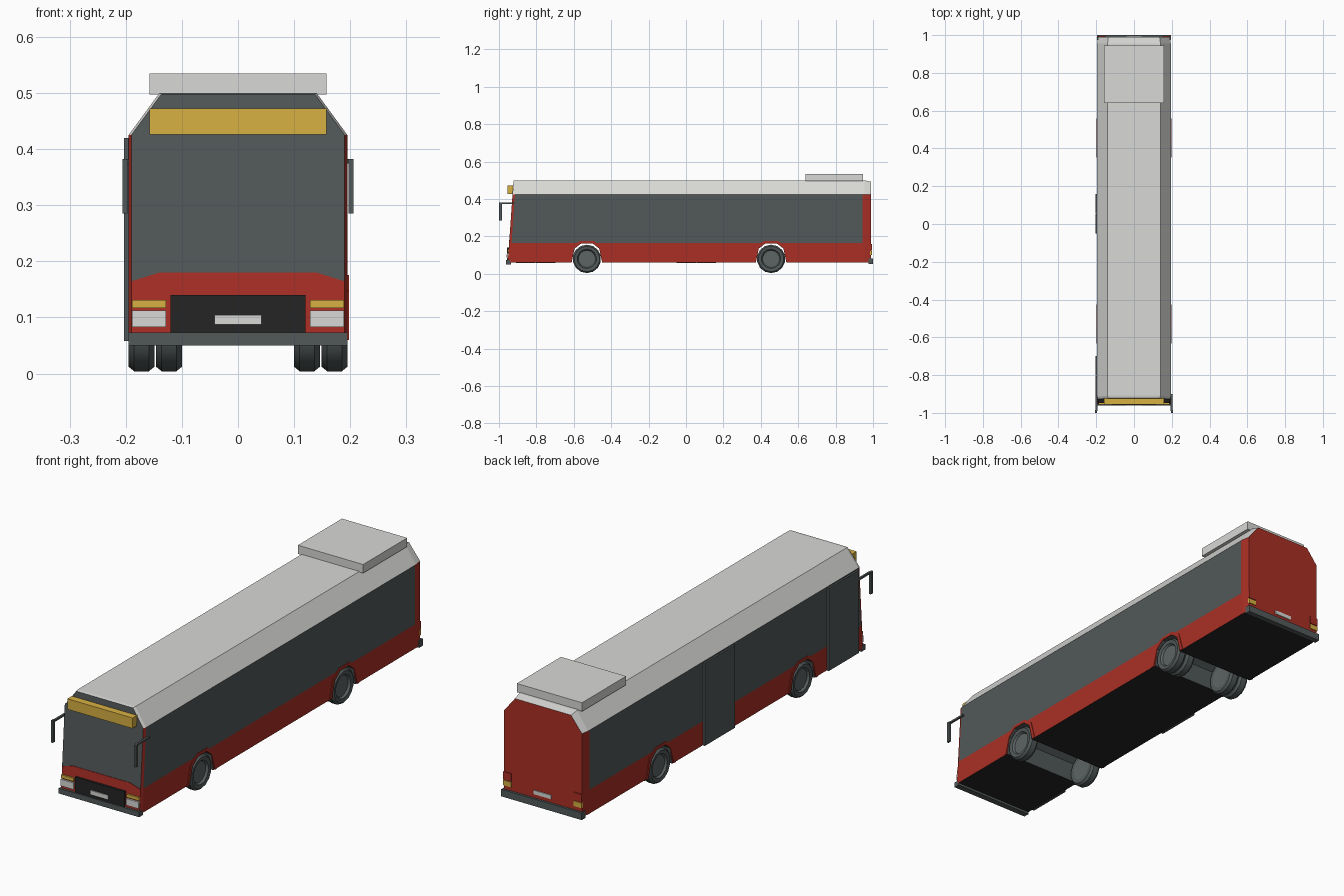
import bpy, bmesh
from mathutils import Vector

cube = bpy.data.objects.get("Cube")
if cube:
    bpy.data.objects.remove(cube, do_unlink=True)


def material(name, rgb):
    m = bpy.data.materials.new(name)
    m.use_nodes = True
    m.diffuse_color = (*rgb, 1)
    bsdf = next(n for n in m.node_tree.nodes if n.type == 'BSDF_PRINCIPLED')
    bsdf.inputs["Base Color"].default_value = (*rgb, 1)
    return m


RED = material("red paint", (0.40, 0.028, 0.018))
DARK = material("dark grey", (0.085, 0.10, 0.10))
WHITE = material("light grey", (0.69, 0.69, 0.67))
BLACK = material("black", (0.018, 0.018, 0.018))
AMBER = material("amber", (0.69, 0.44, 0.055))
RIM = material("rim grey", (0.11, 0.125, 0.125))


def finish(name, bm, *mats):
    bmesh.ops.recalc_face_normals(bm, faces=bm.faces)
    me = bpy.data.meshes.new(name)
    bm.to_mesh(me)
    bm.free()
    for m in mats:
        me.materials.append(m)
    ob = bpy.data.objects.new(name, me)
    bpy.context.scene.collection.objects.link(ob)
    return ob


def box(name, x, y, z, mat):
    bm = bmesh.new()
    bmesh.ops.create_cube(bm, size=1)
    for v in bm.verts:
        v.co = [a + (b - a) * (c + 0.5) for (a, b), c in zip((x, y, z), v.co)]
    return finish(name, bm, mat)


def prism(name, points, offset, mat):
    """Extrude a closed polygon along an offset."""
    bm = bmesh.new()
    face = bm.faces.new([bm.verts.new(p) for p in points])
    ext = bmesh.ops.extrude_face_region(bm, geom=[face])
    moved = [g for g in ext["geom"] if isinstance(g, bmesh.types.BMVert)]
    bmesh.ops.translate(bm, verts=moved, vec=offset)
    return finish(name, bm, mat)


def front_y(z):
    return -0.953 + 0.07 * (z - 0.06)


# Body shell: loft of six-point rings from nose to tail
FLOOR, EAVE, ROOF, SILL = 0.06, 0.425, 0.5, 0.165
HALF, ROOF_HALF = 0.195, 0.14


def ring(bm, y_of_z, width, roof):
    side = [(HALF * width, FLOOR), (HALF * width, EAVE), (ROOF_HALF * width, roof)]
    pts = side + [(-x, z) for x, z in reversed(side)]
    return [bm.verts.new((x, y_of_z(z), z)) for x, z in pts]


bm = bmesh.new()
rings = [ring(bm, front_y, 0.975, ROOF - 0.002),
         ring(bm, lambda z: front_y(z) + 0.013, 1, ROOF),
         ring(bm, lambda z: 0.955, 1, ROOF),
         ring(bm, lambda z: 0.99, 0.97, ROOF - 0.008)]
for a, b in zip(rings, rings[1:]):
    for i in range(6):
        j = (i + 1) % 6
        bm.faces.new((a[i], a[j], b[j], b[i]))
bm.faces.new(rings[0])
bm.faces.new(rings[-1])
for co, no in (((0, 0, SILL), (0, 0, 1)), ((0, 0.945, 0), (0, 1, 0))):
    bmesh.ops.bisect_plane(bm, geom=bm.verts[:] + bm.edges[:] + bm.faces[:],
                           plane_co=co, plane_no=no)
body = finish("body", bm, RED, DARK, WHITE, BLACK)

# Wheel arches cut right through the body
AXLES = (-0.53, 0.455)
inner = [(0.088, FLOOR), (0.066, 0.135), (0.03, 0.163)]
outer = [(0.103, FLOOR), (0.078, 0.147), (0.036, 0.176)]


def arch(half):
    return half + [(-y, z) for y, z in reversed(half)]


for ay in AXLES:
    pts = [(-0.3, ay + y, z - (0.03 if z == FLOOR else 0)) for y, z in arch(inner)]
    cutter = prism("arch_cutter", pts, (0.6, 0, 0), DARK)
    cutter.hide_render = True
    mod = body.modifiers.new("arch", 'BOOLEAN')
    mod.operation, mod.solver, mod.object = 'DIFFERENCE', 'EXACT', cutter
    bpy.context.view_layer.objects.active = body
    bpy.ops.object.modifier_apply(modifier=mod.name)
    bpy.data.objects.remove(cutter, do_unlink=True)

# Body colours by height and direction
for f in body.data.polygons:
    c, n = f.center, f.normal
    f.material_index = 0
    if n.z < -0.9 and c.z < FLOOR + 0.01:
        f.material_index = 3
    elif abs(c.y) < 0.8 and c.z < 0.18 and abs(n.x) < 0.5:
        f.material_index = 1
    elif n.y < -0.9:
        f.material_index = 1 if c.z > SILL else 0
    elif n.z > 0.3:
        f.material_index = 2
    elif abs(n.x) > 0.9 and c.z > SILL and -0.9 < c.y < 0.945:
        f.material_index = 1

# Arch flares and wheels
def wheel(name, x_out, y, side):
    profile = [(0, 0.012), (0.046, 0.012), (0.052, 0.003), (0.068, 0),
               (0.076, 0.01), (0.076, 0.036), (0.068, 0.046), (0.05, 0.046), (0, 0.04)]
    bm = bmesh.new()
    vs = [bm.verts.new((side * (x_out - d), y, 0.08 + r)) for r, d in profile]
    es = [bm.edges.new(p) for p in zip(vs, vs[1:])]
    bmesh.ops.spin(bm, geom=vs + es, cent=(0, y, 0.08), axis=(1, 0, 0),
                   angle=6.283185, steps=14, use_merge=True)
    bmesh.ops.remove_doubles(bm, verts=bm.verts, dist=0.0005)
    for f in bm.faces:
        c = f.calc_center_median()
        f.material_index = int(Vector((c.y - y, c.z - 0.08)).length < 0.05)
    ob = finish(name, bm, DARK, RIM)
    bpy.ops.object.select_all(action='DESELECT')
    ob.select_set(True)
    bpy.context.view_layer.objects.active = ob
    bpy.ops.object.shade_smooth_by_angle(angle=0.6)


for side, tag in ((1, "left"), (-1, "right")):
    for ay, end in zip(AXLES, ("front", "rear")):
        loop = arch(outer) + arch(inner)[::-1]
        prism(f"{end}_{tag}_arch_flare", [(side * 0.192, ay + y, z) for y, z in loop],
              (side * 0.006, 0, 0), RED)
        wheel(f"{end}_{tag}_wheel", 0.195, ay, side)
    wheel(f"rear_{tag}_inner_wheel", 0.146, AXLES[1], side)

    # Lamps and mirrors
    def span(a, b):
        return sorted((side * a, side * b))
    box(f"{tag}_headlight", span(0.128, 0.189), (-0.957, -0.94), (0.083, 0.112), WHITE)
    box(f"{tag}_indicator", span(0.128, 0.189), (-0.955, -0.94), (0.117, 0.131), AMBER)
    box(f"{tag}_tail_lamp", span(0.152, 0.19), (0.985, 0.994), (0.125, 0.16), RED)
    box(f"{tag}_rear_indicator", span(0.152, 0.19), (0.985, 0.994), (0.1, 0.122), AMBER)
    box(f"{tag}_mirror", span(0.197, 0.206), (-1.0, -0.985), (0.285, 0.382), DARK)
    box(f"{tag}_mirror_arm", span(0.194, 0.203), (-0.99, -0.9), (0.374, 0.382), DARK)

# Front: red panel rising to the windscreen, grille, plate, bumper, sign
edge = [(0.188, SILL), (0.14, 0.18), (-0.14, 0.18), (-0.188, SILL)]
prism("windscreen_lower_panel", [(x, front_y(z) + 0.002, z) for x, z in edge],
      (0, -0.004, 0), RED)
box("front_grille", (-0.12, 0.12), (-0.957, -0.94), (0.07, 0.14), BLACK)
box("front_plate", (-0.042, 0.042), (-0.961, -0.954), (0.087, 0.104), WHITE)
box("front_bumper", (-0.195, 0.195), (-0.962, -0.935), (0.05, 0.073), DARK)
box("destination_sign", (-0.158, 0.158), (-0.955, -0.922), (0.426, 0.472), AMBER)

# Rear bumper and plate
box("rear_bumper", (-0.195, 0.195), (0.975, 1.0), (0.052, 0.083), DARK)
box("rear_plate", (-0.042, 0.042), (0.986, 0.994), (0.1, 0.117), WHITE)

# Roof unit
box("roof_unit", (-0.158, 0.158), (0.64, 0.945), (0.497, 0.535), WHITE)

# Double-leaf doors on the right side
for name, start in (("front_door", -0.908), ("middle_door", -0.05)):
    for i in range(2):
        y = start + i * 0.106
        box(f"{name}_leaf_{i + 1}", (-0.203, -0.194), (y, y + 0.104), (0.058, 0.42), DARK)
